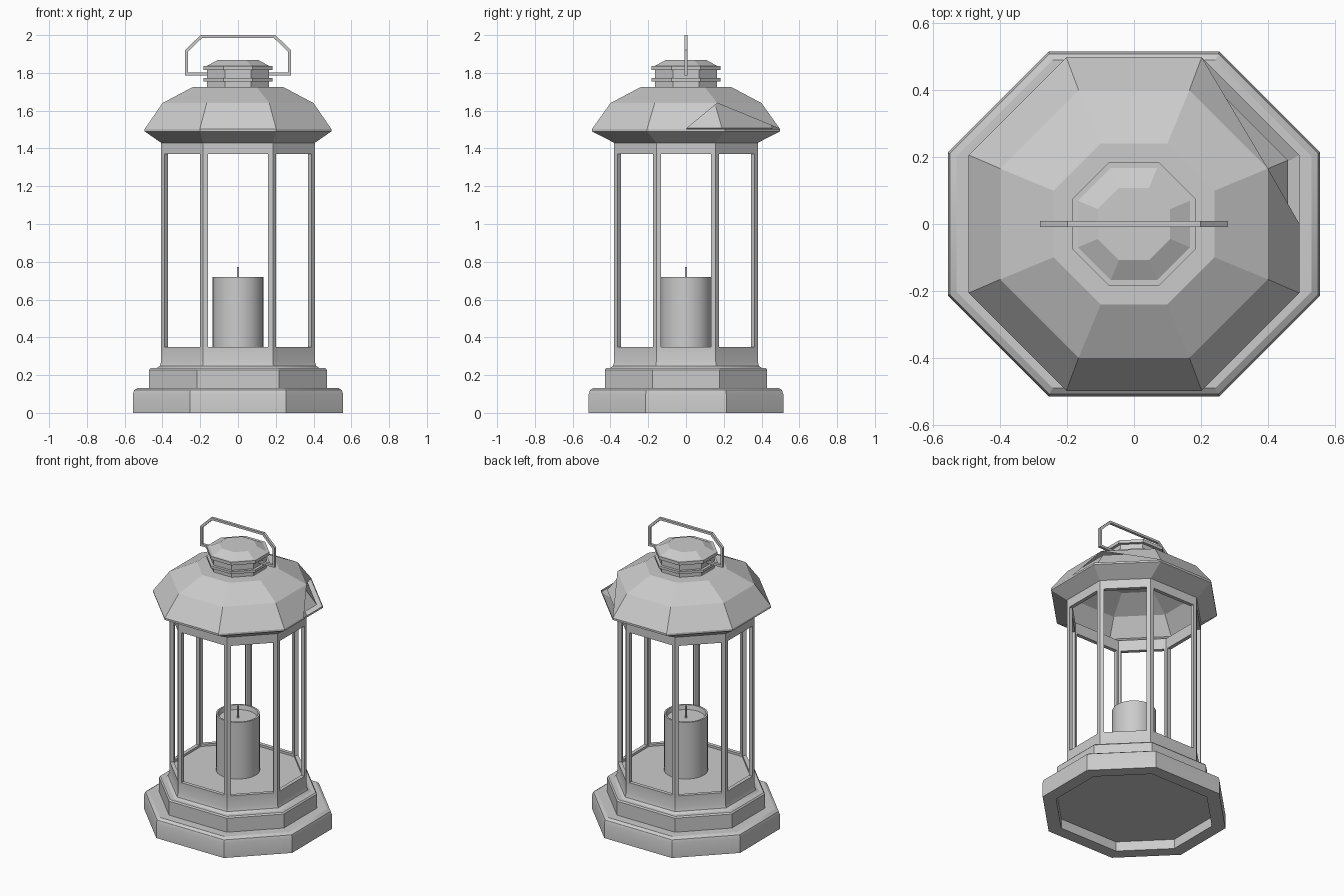
import bpy, bmesh, math
from mathutils import Vector

if "Cube" in bpy.data.objects:
    bpy.data.objects.remove(bpy.data.objects["Cube"])


def finish(name, bm, angle=None):
    me = bpy.data.meshes.new(name)
    bm.to_mesh(me)
    bm.free()
    ob = bpy.data.objects.new(name, me)
    bpy.context.collection.objects.link(ob)
    if angle:
        bpy.ops.object.select_all(action='DESELECT')
        ob.select_set(True)
        bpy.context.view_layer.objects.active = ob
        bpy.ops.object.shade_smooth_by_angle(angle=math.radians(angle))
    return ob


def octagon(ax, ay):
    """Corners of a box of half sizes ax, ay with 45 degree cut corners."""
    c = 0.586 * ay
    px, py = ax - c, ay - c
    return [(px, -ay), (ax, -py), (ax, py), (px, ay),
            (-px, ay), (-ax, py), (-ax, -py), (-px, -ay)]


def circle(r, n=32):
    return [(r * math.cos(math.tau * i / n), r * math.sin(math.tau * i / n)) for i in range(n)]


def stack(name, rings, angle=None, edit=None):
    """Bridge (outline, z) rings in order and cap the first and last."""
    bm = bmesh.new()
    loops = [[bm.verts.new((x, y, z)) for x, y in pts] for pts, z in rings]
    n = len(loops[0])
    for a, b in zip(loops, loops[1:]):
        for i in range(n):
            j = (i + 1) % n
            bm.faces.new((a[i], a[j], b[j], b[i]))
    bm.faces.new(loops[0][::-1])
    bm.faces.new(loops[-1])
    bmesh.ops.recalc_face_normals(bm, faces=bm.faces[:])
    if edit:
        edit(bm, loops)
    return finish(name, bm, angle)


def octs(rows):
    return [(octagon(ax, ay), z) for ax, ay, z in rows]


# stepped base, recessed underneath, with a lipped floor on top
stack("base", octs([
    (.475, .435, .065), (.475, .435, 0), (.556, .515, 0), (.556, .515, .1),
    (.55, .508, .12), (.53, .49, .133), (.47, .43, .133), (.47, .43, .228),
    (.462, .423, .237), (.432, .403, .237), (.414, .387, .248), (.407, .38, .27),
    (.407, .38, .35), (.382, .355, .35), (.382, .355, .335)]), 25)

# eight angled corner posts
W, T = .025, .025
outer, inner = octagon(.407, .38), octagon(.407 - T, .38 - T)
for i in range(8):
    p = Vector(outer[i])
    d1 = (Vector(outer[i - 1]) - p).normalized()
    d2 = (Vector(outer[(i + 1) % 8]) - p).normalized()
    n1 = Vector((d1.y, -d1.x))
    n2 = Vector((-d2.y, d2.x))
    sec = [p, p + W * d2, p + W * d2 + T * n2, Vector(inner[i]), p + W * d1 + T * n1, p + W * d1]
    stack(f"post_{i + 1}", [(sec, .34), (sec, 1.38)])


# open the damaged rear right corner of the outer roof skin
def open_corner(bm, loops):
    eave, shoulder = loops[-3], loops[-2]
    for i in (1, 2):
        bm.faces.remove(bm.faces.get((eave[i], eave[i + 1], shoulder[i + 1], shoulder[i])))
    mid = bm.verts.new((eave[1].co + eave[2].co) / 2)
    bm.faces.new((eave[1], mid, shoulder[2], shoulder[1]))
    bm.faces.new((eave[3], shoulder[3], shoulder[2]))


# hollow double-skinned roof with upper frame band and eaves
stack("roof", octs([
    (.232, .232, 1.70), (.382, .382, 1.62), (.46, .46, 1.508), (.382, .355, 1.445),
    (.382, .355, 1.37), (.407, .38, 1.37), (.407, .38, 1.43), (.494, .498, 1.49),
    (.494, .498, 1.503), (.40, .40, 1.64), (.24, .24, 1.725)]), 15, open_corner)

# ringed chimney cap
stack("cap", octs([(a, a, z) for a, z in [
    (.165, 1.715), (.165, 1.755), (.183, 1.755), (.183, 1.772), (.165, 1.772),
    (.165, 1.815), (.183, 1.815), (.183, 1.836), (.167, 1.836), (.108, 1.868)]]))

# flat-bar carrying handle
bm = bmesh.new()
half_out = [(.155, 1.787), (.281, 1.787), (.281, 1.92), (.198, 2.0)]
half_in = [(.155, 1.802), (.265, 1.802), (.265, 1.912), (.19, 1.985)]
rows = []
for y in (-.009, .009):
    for half in (half_out, half_in):
        pts = half + [(-x, z) for x, z in reversed(half)]
        rows.append([bm.verts.new((x, y, z)) for x, z in pts])
cross = [rows[0], rows[1], rows[3], rows[2]]
for k in range(4):
    a, b = cross[k], cross[(k + 1) % 4]
    for i in range(len(a) - 1):
        bm.faces.new((a[i], a[i + 1], b[i + 1], b[i]))
for e in (0, -1):
    bm.faces.new([r[e] for r in cross])
bmesh.ops.recalc_face_normals(bm, faces=bm.faces[:])
finish("handle", bm)

# candle with a hollowed top, and its wick
stack("candle", [(circle(r), z) for r, z in [
    (.135, .335), (.135, .72), (.124, .72), (.118, .69)]], 30)
stack("wick", [(circle(.006, 8), .685), (circle(.006, 8), .772)], 50)
